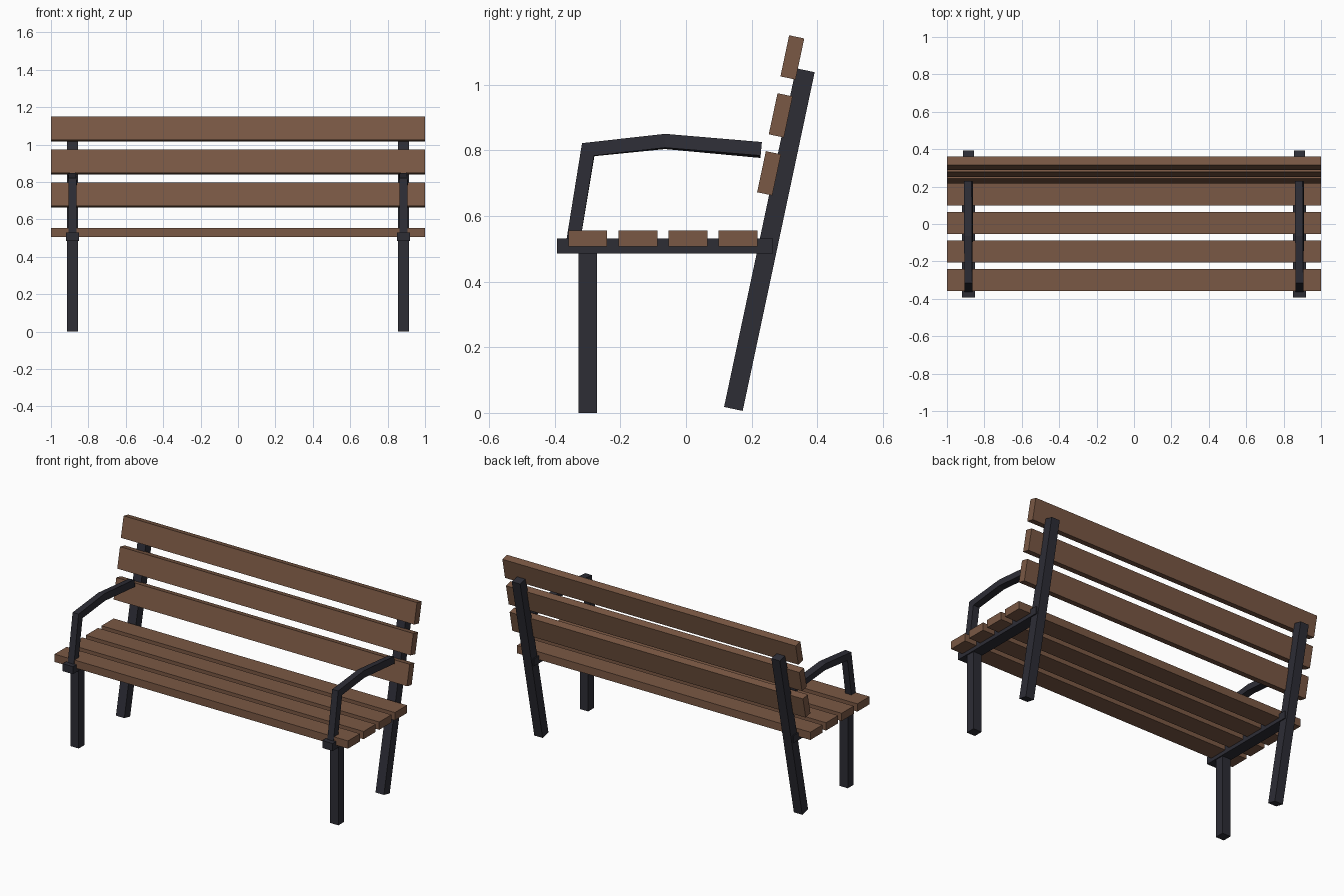
import bpy, bmesh, math
from mathutils import Vector

if "Cube" in bpy.data.objects:
    bpy.data.objects.remove(bpy.data.objects["Cube"])


def material(name, rgb):
    m = bpy.data.materials.new(name)
    m.diffuse_color = (*rgb, 1)
    m.use_nodes = True
    m.node_tree.nodes["Principled BSDF"].inputs["Base Color"].default_value = m.diffuse_color
    return m


wood = material("brown wood", (0.195, 0.098, 0.058))
metal = material("dark metal", (0.026, 0.026, 0.036))
TILT = math.radians(-12)


def finish(name, bm, mat):
    bmesh.ops.recalc_face_normals(bm, faces=bm.faces[:])
    me = bpy.data.meshes.new(name)
    bm.to_mesh(me)
    bm.free()
    me.materials.append(mat)
    ob = bpy.data.objects.new(name, me)
    bpy.context.collection.objects.link(ob)
    return ob


def box(name, loc, size, mat, tilt=0):
    bm = bmesh.new()
    bmesh.ops.create_cube(bm, size=1)
    bmesh.ops.scale(bm, vec=size, verts=bm.verts[:])
    ob = finish(name, bm, mat)
    ob.location = loc
    ob.rotation_euler.x = tilt
    return ob


def armrest(name, x, path, width, depth):
    """Square bar swept along a (y, z, twist) path with mitred corners."""
    bm = bmesh.new()
    pts = [Vector((0, y, z)) for y, z, _ in path]
    rings = []
    for i, p in enumerate(pts):
        a = (p - pts[i - 1]).normalized() if i else None
        b = (pts[i + 1] - p).normalized() if i < len(pts) - 1 else None
        a, b = a or b, b or a
        t = (a + b).normalized()
        n = Vector((0, -t.z, t.y))
        miter = 1 / t.dot(a)
        c, s = math.cos(math.radians(path[i][2])), math.sin(math.radians(path[i][2]))
        ring = []
        for u, v in ((-1, -1), (1, -1), (1, 1), (-1, 1)):
            u, v = u * width / 2, v * depth / 2
            ring.append(bm.verts.new(p + Vector((x + u * c - v * s, 0, 0)) + n * (u * s + v * c) * miter))
        rings.append(ring)
    for r, q in zip(rings, rings[1:]):
        for k in range(4):
            bm.faces.new((r[k], r[(k + 1) % 4], q[(k + 1) % 4], q[k]))
    bm.faces.new(rings[0])
    bm.faces.new(rings[-1])
    return finish(name, bm, metal)


# Seat slats
for i in range(4):
    box(f"seat_slat_{i + 1}", (0, -0.299 + 0.1525 * i, 0.531), (2, 0.118, 0.048), wood)

# Leaning backrest slats
for i in range(3):
    box(f"back_slat_{i + 1}", (0, 0.253 + 0.0355 * i, 0.73 + 0.1765 * i), (2, 0.047, 0.128), wood, TILT)

# Side frames: legs, seat rail and armrest
arm_path = [(-0.345, 0.515, 0), (-0.298, 0.802, 2), (-0.064, 0.827, 6), (0.229, 0.801, 10)]
for side, x in (("left", -0.885), ("right", 0.885)):
    box(f"front_leg_{side}", (x, -0.299, 0.25), (0.057, 0.057, 0.5), metal)
    box(f"rear_leg_{side}", (x, 0.254, 0.528), (0.057, 0.058, 1.055), metal, TILT)
    box(f"seat_rail_{side}", (x, -0.064, 0.508), (0.07, 0.658, 0.046), metal)
    armrest(f"armrest_{side}", x, arm_path, 0.042, 0.042)
